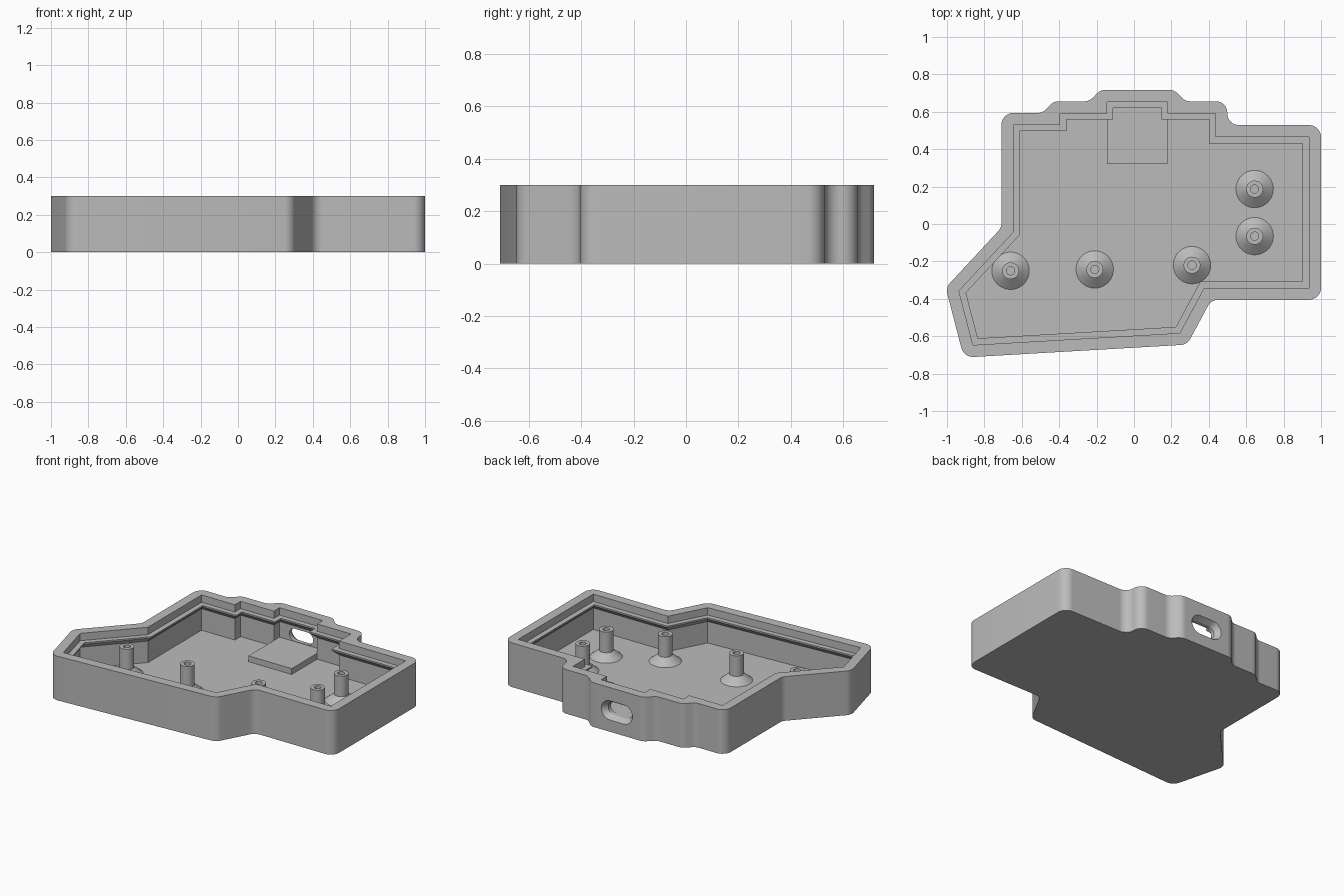
import bpy, bmesh, math
from mathutils import Vector

if "Cube" in bpy.data.objects:
    bpy.data.objects.remove(bpy.data.objects["Cube"])

grey = bpy.data.materials.new("plain grey")
grey.use_nodes = True
grey.diffuse_color = (0.5, 0.5, 0.5, 1)
grey.node_tree.nodes["Principled BSDF"].inputs["Base Color"].default_value = grey.diffuse_color

HEIGHT, FLOOR, WALL, LEDGE = 0.3, 0.06, 0.064, 0.034


def finish(name, bm):
    """Turn a bmesh into a grey object."""
    bmesh.ops.recalc_face_normals(bm, faces=bm.faces)
    mesh = bpy.data.meshes.new(name)
    bm.to_mesh(mesh)
    bm.free()
    mesh.materials.append(grey)
    obj = bpy.data.objects.new(name, mesh)
    bpy.context.collection.objects.link(obj)
    return obj


def loft(name, rings):
    """Closed solid through rings of equally many points."""
    bm = bmesh.new()
    loops = [[bm.verts.new(p) for p in ring] for ring in rings]
    for low, high in zip(loops, loops[1:]):
        for i in range(len(low)):
            bm.faces.new((low[i - 1], low[i], high[i], high[i - 1]))
    bm.faces.new(loops[0])
    bm.faces.new(loops[-1])
    return finish(name, bm)


def inset(pts, d):
    """Mitred offset of a clockwise outline, inward when d is positive."""
    out = []
    for i, p in enumerate(pts):
        a = (p - pts[i - 1]).normalized()
        b = (pts[(i + 1) % len(pts)] - p).normalized()
        na, nb = Vector((a.y, -a.x)), Vector((b.y, -b.x))
        out.append(p + (na + nb) * d / (1 + na.dot(nb)))
    return out


def fillet(pts, r, steps=8):
    """Replace each corner by a circular arc."""
    out = []
    for i, p in enumerate(pts):
        to_a, to_b = pts[i - 1] - p, pts[(i + 1) % len(pts)] - p
        half = (math.pi - to_a.angle(to_b)) / 2
        d = min(r * math.tan(half), to_a.length * 0.48, to_b.length * 0.48)
        a, b, w = p + to_a.normalized() * d, p + to_b.normalized() * d, math.cos(half)
        for k in range(steps + 1):
            t = k / steps
            u, v, s = (1 - t) ** 2, 2 * t * (1 - t) * w, t * t
            out.append((a * u + p * v + b * s) / (u + v + s))
    return out


def at(pts, z):
    return [(p.x, p.y, z) for p in pts]


def slot(width, height, y, cz=0.145, cx=0.018, steps=12):
    """Stadium outline standing in the back wall."""
    r, pts = height / 2, []
    for side in (1, -1):
        for k in range(steps + 1):
            a = math.pi * (k / steps - 0.5)
            pts.append((cx + side * (width / 2 - r + r * math.cos(a)), y, cz + side * r * math.sin(a)))
    return pts


def cut(obj, cutter):
    mod = obj.modifiers.new("cut", "BOOLEAN")
    mod.operation, mod.solver, mod.object = "DIFFERENCE", "EXACT", cutter
    bpy.context.view_layer.objects.active = obj
    bpy.ops.object.modifier_apply(modifier=mod.name)
    bpy.data.objects.remove(cutter)


def smooth(obj, angle):
    bpy.ops.object.select_all(action="DESELECT")
    obj.select_set(True)
    bpy.context.view_layer.objects.active = obj
    bpy.ops.object.shade_smooth_by_angle(angle=math.radians(angle))


# Opening outline, clockwise from the back corner at -x
opening = [Vector(p) for p in (
    (-0.645, 0.53), (-0.395, 0.53), (-0.395, 0.592), (-0.145, 0.592),
    (-0.145, 0.653), (0.18, 0.653), (0.18, 0.592), (0.435, 0.592),
    (0.435, 0.465), (0.936, 0.465), (0.936, -0.341), (0.375, -0.341),
    (0.245, -0.583), (-0.861, -0.647), (-0.936, -0.358), (-0.645, -0.045))]

# Outer outline: the short steps become soft slopes
outer = inset(opening, -WALL)
for i in range(len(opening)):
    j = (i + 1) % len(opening)
    if (opening[i] - opening[j]).length < 0.1:
        back = (outer[i - 1] - outer[i]).normalized()
        ahead = (outer[(j + 1) % len(outer)] - outer[j]).normalized()
        outer[i] = outer[i] + back * 0.03
        outer[j] = outer[j] + ahead * 0.03
outer = fillet(outer, WALL)
case = loft("case_shell", [at(outer, 0), at(outer, HEIGHT)])

# Cavity with an inner ledge that is chamfered underneath
lip, top = inset(opening, LEDGE), 0.25
cut(case, loft("cavity_cutter", [
    at(opening, FLOOR), at(opening, top - LEDGE - 0.01), at(lip, top - 0.01),
    at(lip, top), at(opening, top), at(opening, HEIGHT + 0.05)]))

# Connector slot with a flared mouth in the back wall
cut(case, loft("slot_cutter", [
    slot(0.18, 0.085, 0.6), slot(0.18, 0.085, 0.68),
    slot(0.235, 0.13, 0.717), slot(0.235, 0.13, 0.76)]))
smooth(case, 30)

# Raised pad under the connector
pad = [Vector(p) for p in ((-0.145, 0.655), (0.18, 0.655), (0.18, 0.32), (-0.145, 0.32))]
loft("connector_pad", [at(pad, FLOOR - 0.01), at(pad, FLOOR + 0.04)])

# Screw posts with conical feet and blind holes
profile = [(0.1, FLOOR), (0.045, 0.105), (0.045, 0.245), (0.022, 0.245), (0.022, 0.1), (0, 0.1)]
for n, (x, y) in enumerate(((-0.66, -0.25), (-0.21, -0.243), (0.31, -0.22), (0.645, -0.065), (0.645, 0.187))):
    bm = bmesh.new()
    verts = [bm.verts.new((r, 0, z)) for r, z in profile]
    edges = [bm.edges.new(pair) for pair in zip(verts, verts[1:])]
    bmesh.ops.spin(bm, geom=verts + edges, cent=(0, 0, 0), axis=(0, 0, 1), angle=math.tau, steps=40)
    bmesh.ops.remove_doubles(bm, verts=bm.verts, dist=0.0005)
    post = finish(f"screw_post_{n + 1}", bm)
    post.location = (x, y, 0)
    smooth(post, 30)
